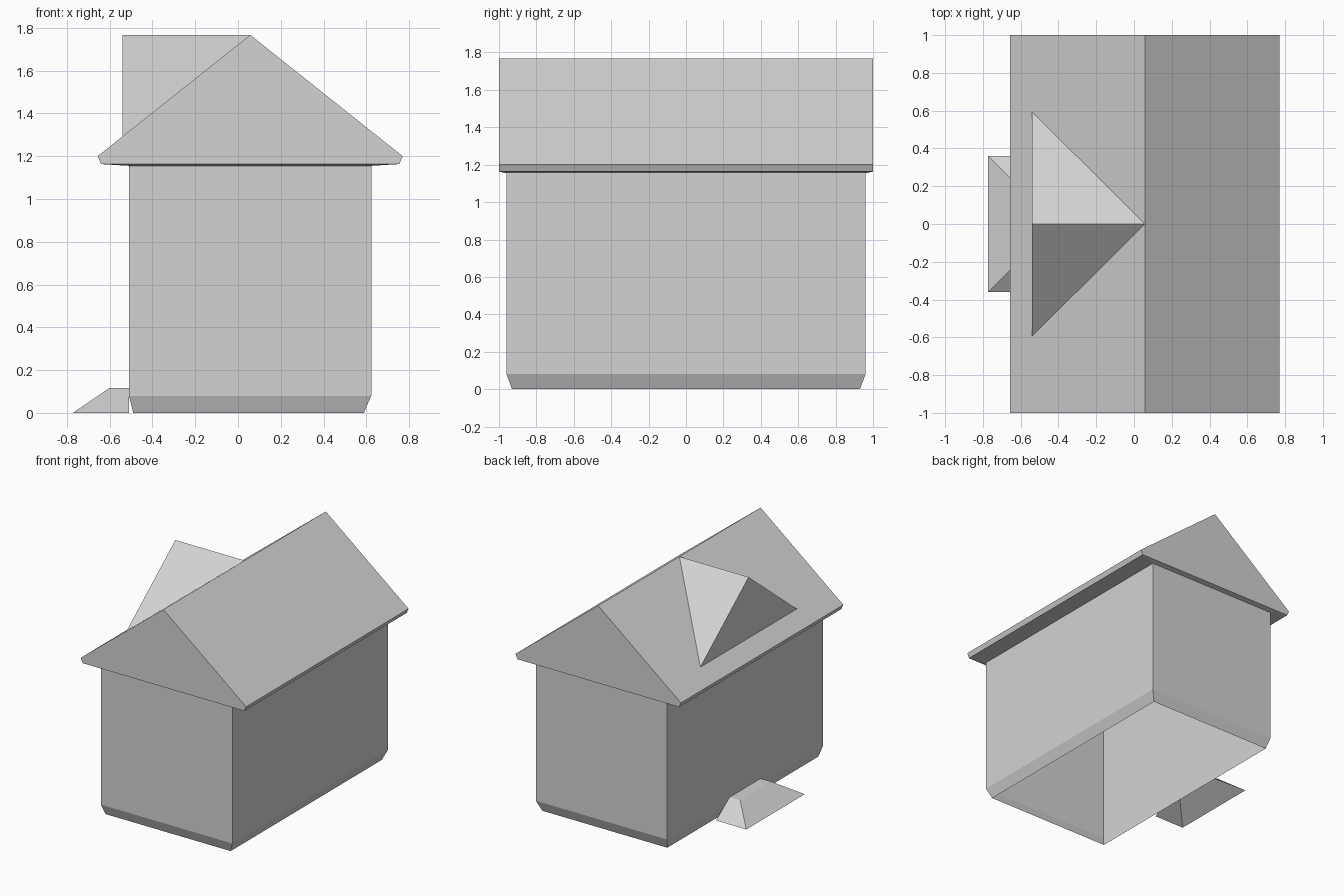
import bpy
import bmesh

cube = bpy.data.objects.get("Cube")
if cube:
    bpy.data.objects.remove(cube, do_unlink=True)

grey = bpy.data.materials.new("light_grey")
grey.use_nodes = True
grey.diffuse_color = (0.65, 0.65, 0.65, 1)
bsdf = next(n for n in grey.node_tree.nodes if n.type == 'BSDF_PRINCIPLED')
bsdf.inputs["Base Color"].default_value = grey.diffuse_color

MID = 0.057  # x of the ridge


def finish(name, bm):
    mesh = bpy.data.meshes.new(name)
    bm.to_mesh(mesh)
    bm.free()
    mesh.materials.append(grey)
    obj = bpy.data.objects.new(name, mesh)
    bpy.context.collection.objects.link(obj)
    return obj


def rect(x0, x1, half_y, z):
    return [(x0, -half_y, z), (x1, -half_y, z), (x1, half_y, z), (x0, half_y, z)]


def loft(name, rings, cap_top=False):
    """Stack of four-sided rings, listed from bottom to top, open below."""
    bm = bmesh.new()
    loops = [[bm.verts.new(p) for p in ring] for ring in rings]
    for low, high in zip(loops, loops[1:]):
        for i in range(4):
            j = (i + 1) % 4
            bm.faces.new((low[i], low[j], high[j], high[i]))
    if cap_top:
        bm.faces.new(loops[-1])
    return finish(name, bm)


# Walls with a tapered foot, open underneath
loft("walls", [rect(-0.49, 0.588, 0.93, 0),
               rect(-0.51, 0.623, 0.96, 0.08),
               rect(-0.51, 0.623, 0.96, 1.155)])

# Underside of the eaves
loft("eaves_underside", [rect(-0.51, 0.623, 0.96, 1.155),
                         rect(MID - 0.697, MID + 0.697, 1.0, 1.163)][::1])
bpy.data.objects["eaves_underside"].data.flip_normals()
bpy.data.objects["eaves_underside"].data.flip_normals()

# Gable roof: end profile swept along y, open underneath
profile = [(MID + 0.697, 1.163), (MID + 0.713, 1.2), (MID, 1.767),
           (MID - 0.713, 1.2), (MID - 0.697, 1.163)]
bm = bmesh.new()
front = [bm.verts.new((x, -1, z)) for x, z in profile]
back = [bm.verts.new((x, 1, z)) for x, z in profile]
bm.faces.new(front)
bm.faces.new(back[::-1])
for i in range(len(profile) - 1):
    bm.faces.new((front[i], back[i], back[i + 1], front[i + 1]))
bmesh.ops.recalc_face_normals(bm, faces=bm.faces)
finish("roof", bm)

# Side dormer: two roof slopes and an upright triangular face
bm = bmesh.new()
ridge_in = bm.verts.new((MID, 0, 1.767))
peak = bm.verts.new((-0.54, 0, 1.767))
near = bm.verts.new((-0.54, -0.595, 1.292))
far = bm.verts.new((-0.54, 0.595, 1.292))
for tri in ((near, ridge_in, peak), (far, peak, ridge_in), (near, peak, far)):
    bm.faces.new(tri)
finish("dormer", bm)

# Sloped doorstep, open underneath and against the wall
bm = bmesh.new()
foot = [bm.verts.new(p) for p in ((-0.51, -0.36, 0), (-0.772, -0.36, 0),
                                  (-0.772, 0.36, 0), (-0.51, 0.36, 0))]
top = [bm.verts.new(p) for p in ((-0.51, -0.19, 0.117), (-0.6, -0.19, 0.117),
                                 (-0.6, 0.19, 0.117), (-0.51, 0.19, 0.117))]
for i in range(3):
    bm.faces.new((foot[i + 1], foot[i], top[i], top[i + 1]))
bm.faces.new(top[::-1])
finish("doorstep", bm)
